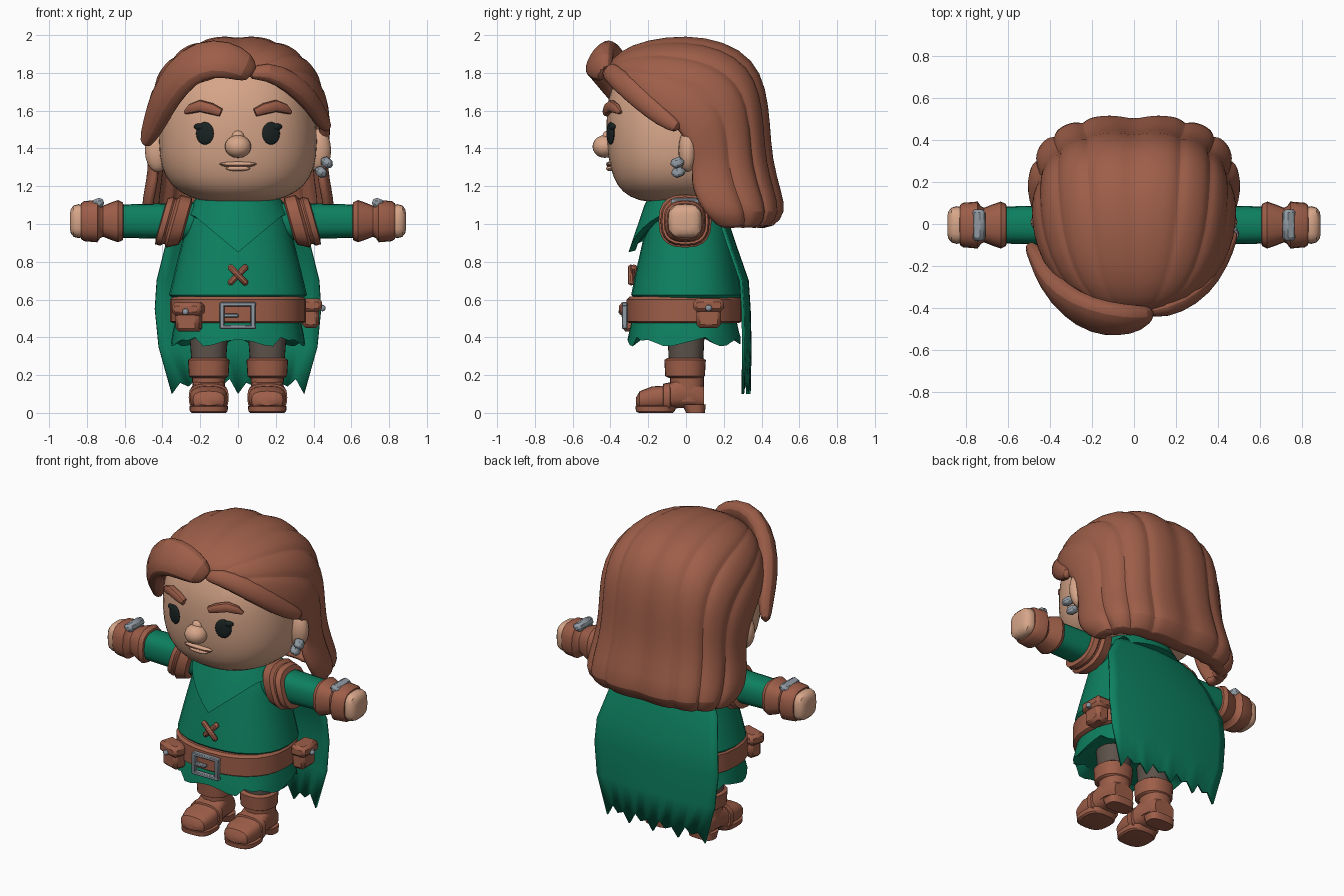
import bpy, bmesh, math
from mathutils import Vector, Matrix

cube = bpy.data.objects.get("Cube")
if cube:
    bpy.data.objects.remove(cube)


def mat(name, rgb):
    m = bpy.data.materials.new(name)
    m.use_nodes = True
    m.diffuse_color = (*rgb, 1)
    m.node_tree.nodes["Principled BSDF"].inputs["Base Color"].default_value = (*rgb, 1)
    return m


SKIN = mat("skin", (0.68, 0.38, 0.25))
BROWN = mat("brown", (0.34, 0.112, 0.066))
GREEN = mat("green cloth", (0.004, 0.215, 0.115))
METAL = mat("grey metal", (0.28, 0.32, 0.36))
TROUSER = mat("trouser grey", (0.11, 0.085, 0.07))
DARK = mat("eye black", (0.01, 0.016, 0.016))
X, Y, Z = Vector((1, 0, 0)), Vector((0, 1, 0)), Vector((0, 0, 1))


def finish(name, bm, material, angle=35, solid=0, bevel=0, sub=0):
    bmesh.ops.recalc_face_normals(bm, faces=bm.faces)
    me = bpy.data.meshes.new(name)
    bm.to_mesh(me)
    bm.free()
    me.materials.append(material)
    ob = bpy.data.objects.new(name, me)
    bpy.context.collection.objects.link(ob)
    if solid:
        m = ob.modifiers.new("thickness", 'SOLIDIFY')
        m.thickness, m.offset = solid, 0
    if bevel:
        ob.modifiers.new("bevel", 'BEVEL').width = bevel
    if sub:
        m = ob.modifiers.new("smooth", 'SUBSURF')
        m.levels = m.render_levels = sub
    bpy.ops.object.select_all(action='DESELECT')
    ob.select_set(True)
    bpy.context.view_layer.objects.active = ob
    bpy.ops.object.shade_smooth_by_angle(angle=math.radians(angle))
    return ob


def power(v, p):
    return math.copysign(abs(v) ** (2 / p), v)


def oval(c, a, b, ra, rb, n=28, p=2.3):
    """Superellipse ring spanned by the axes a and b."""
    turns = [2 * math.pi * i / n for i in range(n)]
    return [c + a * ra * power(math.cos(t), p) + b * rb * power(math.sin(t), p) for t in turns]


def loft(name, rings, material, closed=True, **kw):
    bm = bmesh.new()
    rows = [[bm.verts.new(v) for v in r] for r in rings]
    n = len(rows[0])
    for r, q in zip(rows, rows[1:]):
        for i in range(n if closed else n - 1):
            j = (i + 1) % n
            bm.faces.new((r[i], r[j], q[j], q[i]))
    if closed:
        bm.faces.new(rows[0])
        bm.faces.new(rows[-1])
    return finish(name, bm, material, **kw)


def stack(name, table, material, x=0, p=2.3, **kw):
    """Rows are height, half width, front y, back y."""
    rings = [oval(Vector((x, (f + b) / 2, z)), X, Y, w, (b - f) / 2, p=p) for z, w, f, b in table]
    return loft(name, rings, material, **kw)


def sweep(name, path, sizes, material, n=10, **kw):
    """Lock of hair along a path, wide along the head and thin outward."""
    pts = [Vector(v) for v in path]
    rings = []
    for i, (c, (wide, thin)) in enumerate(zip(pts, sizes)):
        t = (pts[min(i + 1, len(pts) - 1)] - pts[max(i - 1, 0)]).normalized()
        out = c - Vector((0, 0, 1.6))
        out = (out - t * out.dot(t)).normalized()
        rings.append(oval(c, t.cross(out), out, wide, thin, n))
    return loft(name, rings, material, **kw)


def arm(name, s, profile, material, p=2.6, lean=0):
    """Rows are x, radius around the arm axis."""
    rings = [oval(Vector((s * x, -0.005, 1.015)), Y, Z, r, r, 20, p) for x, r in profile]
    for v in (v for r in rings for v in r):
        v.x -= s * lean * (v.z - 1.015)
    return loft(name, rings, material)


def ball(name, loc, scale, material, yaw=0, seg=20):
    bm = bmesh.new()
    bmesh.ops.create_uvsphere(bm, u_segments=seg, v_segments=seg // 2, radius=1)
    bmesh.ops.transform(bm, matrix=Matrix.LocRotScale(Vector(loc), Matrix.Rotation(yaw, 3, 'Z'), Vector(scale)), verts=bm.verts)
    return finish(name, bm, material)


def boxes(name, parts, material, loc=(0, 0, 0), rot=(0, 0, 0), bevel=0.01):
    bm = bmesh.new()
    for c, size in parts:
        bmesh.ops.create_cube(bm, size=1, matrix=Matrix.LocRotScale(Vector(c), None, Vector(size)))
    ob = finish(name, bm, material, bevel=bevel)
    ob.location, ob.rotation_euler = loc, rot
    return ob


# Head and face
stack("head", [(1.11, .15, -.2, .2), (1.14, .26, -.3, .27), (1.2, .36, -.37, .32), (1.3, .41, -.405, .36),
               (1.42, .425, -.425, .38), (1.6, .415, -.425, .38), (1.75, .37, -.4, .36),
               (1.87, .25, -.28, .3), (1.93, .1, -.12, .15)], SKIN, sub=1)


def face_y(x):
    return -.02 - .402 * (1 - (abs(x) / .418) ** 2.3) ** (1 / 2.3)


ball("nose", (0, -.43, 1.41), (.07, .065, .06), SKIN)
ball("nose_bridge", (0, -.415, 1.455), (.035, .03, .04), SKIN)
ball("upper_lip", (0, -.405, 1.318), (.1, .018, .012), SKIN)
ball("mouth_line", (0, -.408, 1.308), (.09, .014, .004), BROWN)
ball("lower_lip", (0, -.403, 1.294), (.065, .02, .014), SKIN)
for s, side in ((1, "left"), (-1, "right")):
    ball(side + "_eye", (s * .175, face_y(.175) - .002, 1.48), (.05, .014, .06), DARK, s * .35)
    ball(side + "_eyelash", (s * .205, face_y(.205) - .003, 1.515), (.03, .014, .018), DARK, s * .4)
    brow = [(s * x, face_y(x) - .005, z) for x, z in ((.09, 1.59), (.14, 1.61), (.2, 1.625), (.25, 1.61), (.28, 1.59))]
    sweep(side + "_eyebrow", brow, [(.022, .02), (.03, .025), (.032, .025), (.026, .02), (.01, .01)], BROWN)
    ball(side + "_ear", (s * .425, .01, 1.39), (.068, .05, .115), SKIN)

# Earring gems, left ear only
for i, c in enumerate(((.47, -.045, 1.325), (.44, -.04, 1.275))):
    boxes("earring_gem_%d" % i, [((0, 0, 0), (.06, .07, .05))], METAL, c, (.4, .5, .6), .018)

# Hair shell: each row runs from side edge over the centre line to the other edge
rows = [(-.41, 1.81, .12, -.4, 1.77), (-.34, 1.9, .27, -.34, 1.73), (-.2, 1.955, .38, -.24, 1.67),
        (0, 1.98, .445, -.12, 1.57), (.2, 1.95, .465, -.03, 1.49), (.34, 1.86, .467, .02, 1.4),
        (.405, 1.72, .46, .03, 1.32), (.425, 1.52, .455, .03, 1.25), (.435, 1.34, .465, .03, 1.2),
        (.485, 1.16, .485, .06, 1.12), (.51, 1.07, .49, .1, 1.06), (.46, 1.0, .46, .16, 1.0), (.36, 1.0, .4, .2, 1.0)]
rings = []
for i, (yc, zc, w, ye, ze) in enumerate(rows):
    k = i / (len(rows) - 1)
    p = 2.2 + .8 * k
    ring = []
    for j in range(49):
        t = math.pi * (j / 48 - .5)
        g = 1 - (.02 + .04 * k) * (1 - abs(math.sin(8 * t))) ** 2
        c = abs(math.cos(t)) ** (2 / p) * g
        ring.append(Vector((w * g * power(math.sin(t), p), ye + (yc - ye) * c, ze + (zc - ze) * c)))
    rings.append(ring)
loft("hair", rings, BROWN, closed=False, solid=.05, sub=1)

# Swept locks over the forehead
sweep("right_fringe", [(.075, -.43, 1.79), (.04, -.45, 1.83), (-.06, -.46, 1.875), (-.2, -.44, 1.875), (-.32, -.37, 1.78),
                       (-.405, -.27, 1.64), (-.45, -.17, 1.52), (-.5, -.1, 1.41)],
      [(.05, .03), (.09, .055), (.115, .065), (.125, .065), (.12, .065), (.1, .06), (.08, .05), (.035, .03)], BROWN, sub=1)
sweep("left_fringe", [(.05, -.41, 1.79), (.15, -.405, 1.815), (.28, -.34, 1.755), (.375, -.24, 1.665), (.44, -.12, 1.56), (.48, -.03, 1.5)],
      [(.03, .03), (.055, .045), (.065, .05), (.065, .05), (.055, .04), (.03, .025)], BROWN, sub=1)

# Tunic, belt and skirt
stack("tunic", [(.6, .34, -.27, .28), (.625, .365, -.29, .295), (.75, .335, -.265, .275), (.95, .285, -.22, .24),
                (1.08, .25, -.19, .2), (1.14, .19, -.16, .16)], GREEN)
stack("belt", [(.475, .345, -.3, .28), (.485, .36, -.315, .295), (.6, .36, -.315, .295), (.615, .345, -.3, .285)], BROWN)
skirt = [oval(Vector((0, -.01, z)), X, Y, w, d, 40, 2.4) for z, w, d in ((.5, .33, .275), (.43, .345, .29), (.37, .355, .3), (.4, .3, .25))]
for i in range(40):
    skirt[2][i].z += (.03 if i % 8 == 2 else .018 * math.sin(i * 1.1))
loft("skirt", skirt, GREEN)
boxes("buckle", [((-.085, 0, 0), (.025, .03, .14)), ((.08, 0, 0), (.025, .03, .14)), ((0, 0, .06), (.19, .03, .022)),
                 ((0, 0, -.06), (.19, .03, .022)), ((-.035, -.004, 0), (.075, .025, .02))], METAL, (0, -.325, .515), bevel=.005)
for s in (1, -1):
    boxes("stitch_%s" % ("rising" if s > 0 else "falling"), [((0, 0, 0), (.14, .03, .032))], BROWN,
          (0, -.283 - .008 * s, .73), (-.13, s * .8, 0), .01)
for name, loc, yaw in (("right_pouch", (-.26, -.28, .51), -.3), ("left_pouch", (.385, .12, .53), 1.57)):
    boxes(name, [((0, 0, -.015), (.13, .09, .13)), ((0, -.005, .04), (.16, .11, .07))], BROWN, loc, (0, 0, yaw), .018)
    off = Matrix.Rotation(yaw, 3, 'Z') @ Vector((0, -.062, .025))
    ball(name + "_button", Vector(loc) + off, (.018, .018, .018), METAL, seg=10)

# Hooded collar, dipping to a point in front
collar = []
for rx, ry, z, dip in ((.15, .14, 1.13, 0), (.2, .19, 1.16, 0), (.235, .215, 1.12, .02), (.275, .255, 1.05, .2), (.24, .22, 1.05, .19)):
    ring = oval(Vector((0, 0, z)), X, Y, rx, ry, 32, 2)
    for v in ring:
        front = max(0, 1 - abs(v.x) / .24) if v.y < 0 else 0
        v.z -= dip * front
        v.y -= dip * front * .25
    collar.append(ring)
loft("collar", collar, GREEN, angle=30)

# Cape with a ragged hem
cape = []
for z, w, y in ((1.1, .2, .17), (1.02, .3, .215), (.9, .38, .255), (.7, .43, .325), (.55, .44, .335), (.35, .42, .34), (.14, .35, .335)):
    ring = [Vector((w * u / 8, y - .035 * (u / 8) ** 2, z)) for u in range(-8, 9)]
    if z < .2:
        for u, v in enumerate(ring):
            v.z += (-.04, .02, 0, .04)[u % 4]
    cape.append(ring)
loft("cape", cape, GREEN, closed=False, solid=.015)

for s, side in ((1, "left"), (-1, "right")):
    # Arms
    arm(side + "_sleeve", s, [(.2, .1), (.45, .092), (.64, .088)], GREEN)
    arm(side + "_shoulder_guard", s, [(.27, .1), (.28, .125), (.34, .14), (.355, .122), (.365, .122), (.375, .13), (.405, .122), (.41, .09)], BROWN, lean=.28)
    arm(side + "_bracer", s, [(.605, .08), (.61, .1), (.635, .112), (.67, .1), (.715, .082), (.73, .09), (.745, .112),
                              (.815, .106), (.83, .095), (.832, .07)], BROWN)
    arm(side + "_hand", s, [(.8, .08), (.845, .09), (.87, .083), (.885, .065), (.89, .04)], SKIN, 3.2)
    boxes(side + "_wrist_plate", [((0, 0, 0), (.06, .15, .05))], METAL, (s * .74, -.005, 1.11), (0, s * .35, 0), .015)

    # Legs and boots
    c = s * .155
    stack(side + "_leg", [(.25, .09, -.09, .09), (.45, .105, -.1, .1)], TROUSER, c)
    stack(side + "_boot_shaft", [(.06, .085, -.08, .095), (.2, .088, -.085, .095), (.28, .09, -.09, .09)], BROWN, c)
    stack(side + "_boot_cuff", [(.185, .09, -.09, .09), (.195, .105, -.11, .1), (.28, .11, -.115, .105), (.29, .095, -.1, .09)], BROWN, c)
    foot = [(-.265, .05, .04, .08), (-.245, .083, .02, .115), (-.18, .1, .015, .14), (-.1, .098, .02, .145),
            (-.04, .09, .025, .19), (.04, .085, .025, .19), (.095, .07, .025, .14)]
    loft(side + "_boot_foot", [oval(Vector((c, y, (a + b) / 2)), X, Z, w, (b - a) / 2, 20, 2.8) for y, w, a, b in foot], BROWN)
    loft(side + "_boot_strap", [oval(Vector((c, y, .082)), X, Z, w, h, 20, 2.8)
                                for y, w, h in ((-.125, .09, .055), (-.12, .106, .072), (-.085, .106, .08), (-.08, .09, .06))], BROWN)
    stack(side + "_boot_sole", [(0, .09, -.25, -.07), (.008, .1, -.265, -.06), (.035, .102, -.268, -.05), (.04, .09, -.25, -.06)], BROWN, c, 2.8)
    stack(side + "_boot_heel", [(0, .085, .0, .1), (.045, .09, -.02, .105)], BROWN, c, 3)
